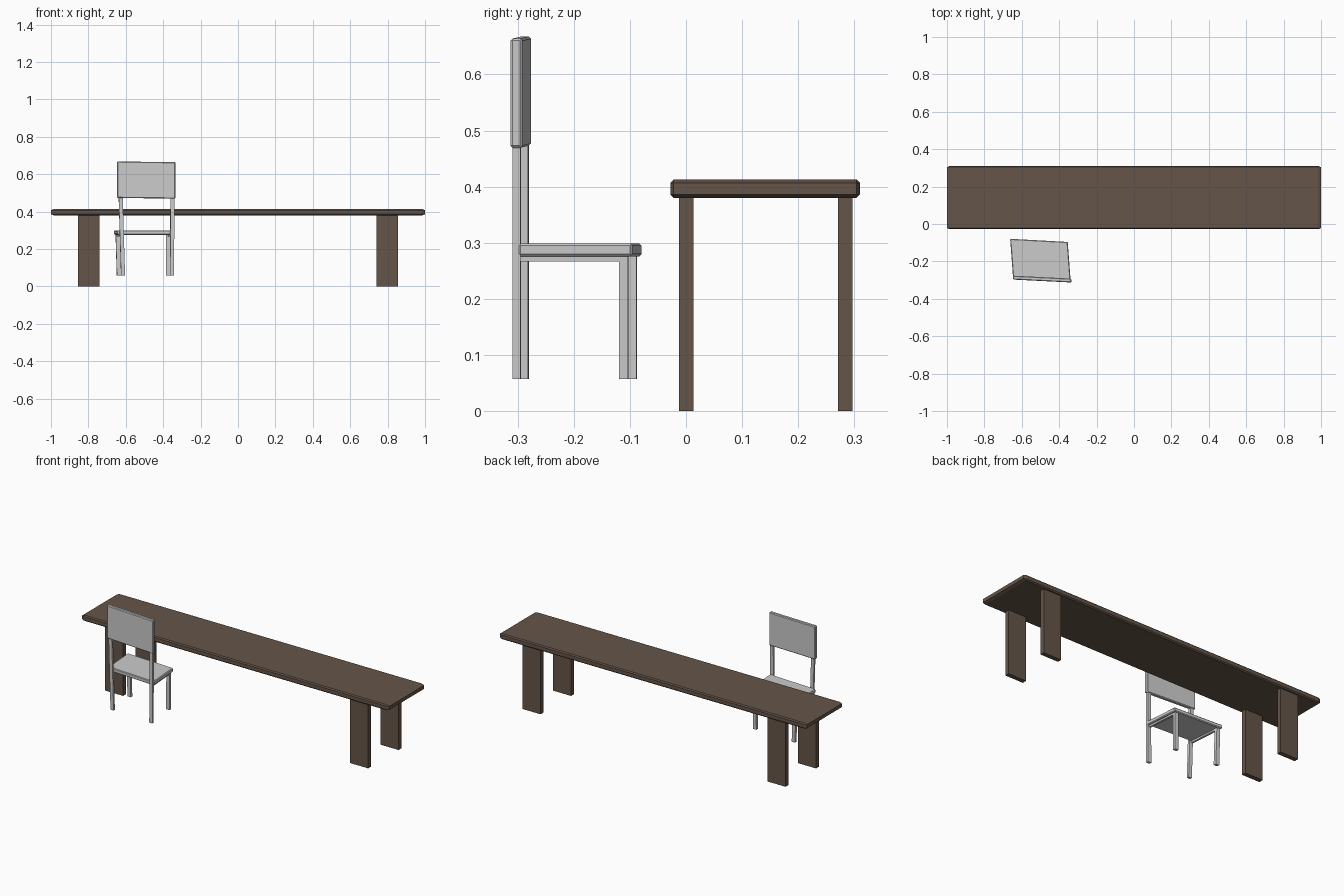
import bpy, bmesh
from mathutils import Matrix, Vector

if "Cube" in bpy.data.objects:
    bpy.data.objects.remove(bpy.data.objects["Cube"])


def block(name, centre, size, chamfer=0, stretch=1, matrix=None, mat=None):
    """Box with an optional flat chamfer, then stretched along x and sheared."""
    bm = bmesh.new()
    bmesh.ops.create_cube(bm, size=1)
    bmesh.ops.scale(bm, vec=(size[0] / stretch, size[1], size[2]), verts=bm.verts)
    if chamfer:
        bmesh.ops.bevel(bm, geom=bm.edges[:], offset=chamfer, segments=1,
                        affect='EDGES', profile=0.5)
    bmesh.ops.scale(bm, vec=(stretch, 1, 1), verts=bm.verts)
    for v in bm.verts:
        if matrix:
            v.co = matrix @ v.co
        v.co += Vector(centre)
    bmesh.ops.recalc_face_normals(bm, faces=bm.faces)
    me = bpy.data.meshes.new(name)
    bm.to_mesh(me)
    bm.free()
    ob = bpy.data.objects.new(name, me)
    bpy.context.collection.objects.link(ob)
    if mat:
        me.materials.append(mat)
    return ob


def shear(slope=-0.05, lean=0.0, tilt=0.0):
    """The chair stands slightly skewed: x leans with y, y with x, x with z."""
    return Matrix(((1, -0.075, lean), (slope, 1, 0), (tilt, 0, 1)))


brown = bpy.data.materials.new("brown_wood")
brown.diffuse_color = (0.13, 0.09, 0.066, 1)
brown.use_nodes = True
brown.node_tree.nodes["Principled BSDF"].inputs["Base Color"].default_value = brown.diffuse_color

# Long table: chamfered top on four plank legs
block("table_top", (0, 0.141, 0.3965), (2, 0.338, 0.033), 0.006, 2.5, mat=brown)
for side, x in (("left", -0.798), ("right", 0.798)):
    for end, y in (("front", 0.0005), ("back", 0.2835)):
        block(f"table_{end}_{side}_leg", (x, y, 0.191), (0.117, 0.026, 0.382), mat=brown)

# Chair seat and backrest
block("chair_seat", (-0.5007, -0.189, 0.2875), (0.308, 0.203, 0.023), 0.004,
      matrix=shear(-0.055))
block("chair_backrest", (-0.491, -0.2945, 0.5685), (0.312, 0.021, 0.195), 0.004,
      matrix=shear(tilt=-0.012))

# Chair legs and side rails
for side, s, lean in (("left", -1, -0.03), ("right", 1, 0.004)):
    xb, yb = -0.489 + s * 0.138, -0.2945 - s * 0.007
    block(f"chair_back_{side}_leg", (xb - lean * 0.2, yb, 0.266),
          (0.021, 0.0135, 0.418), matrix=shear(lean=lean))
    xf, yf = -0.507 + s * 0.133, -0.1035 - s * 0.0075
    block(f"chair_front_{side}_leg", (xf, yf, 0.168),
          (0.022, 0.0165, 0.222), matrix=shear(lean=lean))
    block(f"chair_{side}_rail", ((xb + xf) / 2, (yb + yf) / 2, 0.273),
          (0.012, 0.185, 0.013), matrix=shear())
